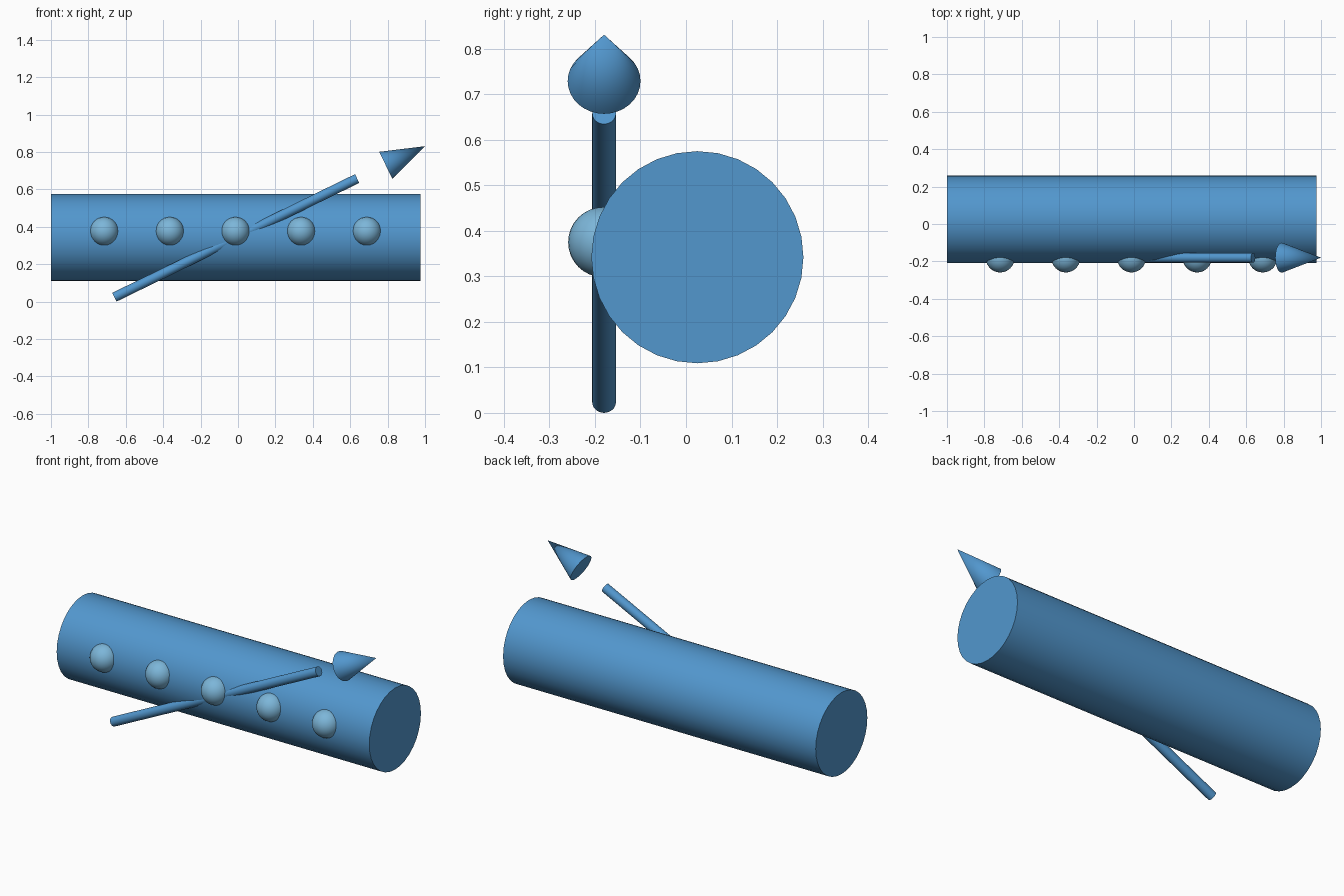
import bpy
import math
from mathutils import Vector

cube = bpy.data.objects.get("Cube")
if cube:
    bpy.data.objects.remove(cube, do_unlink=True)


def make_material(name, srgb):
    linear = [((c / 255 + 0.055) / 1.055) ** 2.4 for c in srgb] + [1.0]
    mat = bpy.data.materials.new(name)
    mat.use_nodes = True
    mat.diffuse_color = linear
    mat.node_tree.nodes["Principled BSDF"].inputs["Base Color"].default_value = linear
    return mat


BLUE = make_material("blue", (82, 151, 206))
LIGHT_BLUE = make_material("light blue", (124, 182, 217))


def finish(name, mat):
    obj = bpy.context.object
    obj.name = name
    obj.data.materials.append(mat)
    bpy.ops.object.shade_smooth_by_angle(angle=math.radians(35))
    return obj


def tapered(name, start, end, r_start, r_end, mat):
    """Round bar from start to end; a zero end radius gives a cone."""
    start, end = Vector(start), Vector(end)
    axis = end - start
    bpy.ops.mesh.primitive_cone_add(
        vertices=32, radius1=r_start, radius2=r_end, depth=axis.length,
        location=(start + end) / 2,
        rotation=axis.to_track_quat('Z', 'Y').to_euler())
    return finish(name, mat)


FRONT_Y = -0.18

# Main horizontal tube
tapered("tube", (-1, 0.025, 0.342), (0.975, 0.025, 0.342), 0.233, 0.233, BLUE)

# Row of beads half sunk into the front of the tube
for i in range(5):
    bpy.ops.mesh.primitive_uv_sphere_add(
        segments=32, ring_count=16, radius=0.077,
        location=(-0.0135 + (i - 2) * 0.351, FRONT_Y - 0.002, 0.375))
    finish(f"bead_{i + 1}", LIGHT_BLUE)

# Slanted arrow: shaft and separate head
tapered("arrow_shaft", (-0.661, FRONT_Y, 0.0235), (0.637, FRONT_Y, 0.658),
        0.026, 0.026, BLUE)
tapered("arrow_head", (0.79, FRONT_Y, 0.729), (1, FRONT_Y, 0.831), 0.08, 0, BLUE)
